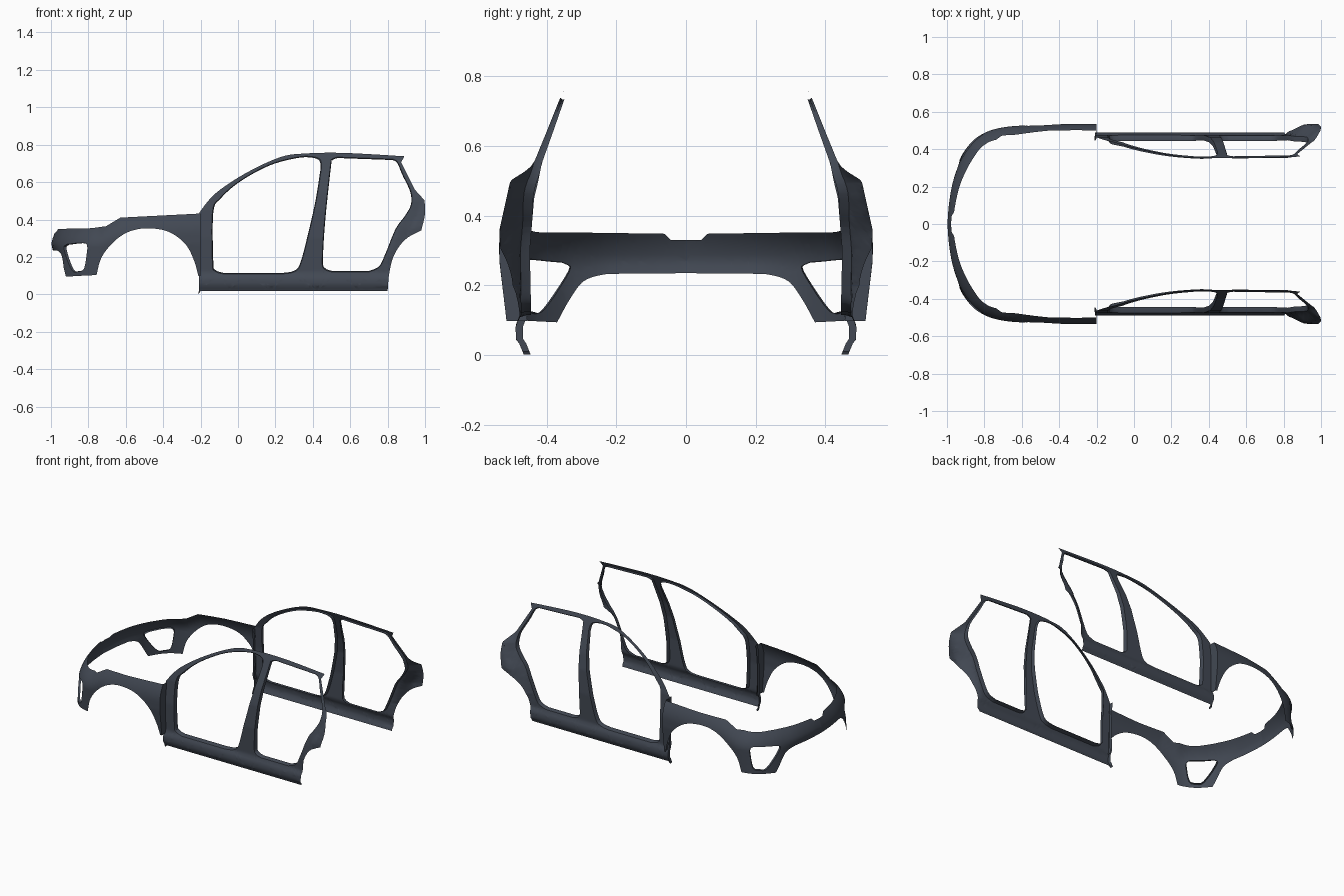
import bpy, bmesh, math
from mathutils import Vector, geometry

if "Cube" in bpy.data.objects:
    bpy.data.objects.remove(bpy.data.objects["Cube"])

paint = bpy.data.materials.new("slate_paint")
paint.diffuse_color = (0.055, 0.066, 0.088, 1)
paint.use_nodes = True
paint.node_tree.nodes["Principled BSDF"].inputs["Base Color"].default_value = paint.diffuse_color


def spline(pts, closed=True, n=5):
    """Smooth line through the points; a repeated point makes a corner."""
    m, out = len(pts), []
    for i in range(m if closed else m - 1):
        q = [Vector(pts[k % m] if closed else pts[max(0, min(m - 1, k))]) for k in range(i - 1, i + 3)]
        if (q[1] - q[2]).length < 1e-6:
            continue
        for j in range(n):
            t = j / n
            p = 0.5 * (2 * q[1] + (q[2] - q[0]) * t + (2 * q[0] - 5 * q[1] + 4 * q[2] - q[3]) * t * t
                       + (3 * q[1] - q[0] - 3 * q[2] + q[3]) * t ** 3)
            if not out or (p - out[-1]).length > 0.001:
                out.append(p)
    if not closed:
        out.append(Vector(pts[-1]))
    elif (out[0] - out[-1]).length < 0.001:
        out.pop()
    return out


def corners(pts, sharp):
    """Repeat the points with the given indices so they stay corners."""
    return [p for i, p in enumerate(pts) for _ in range(2 if i in sharp else 1)]


def lerp(table, t):
    t = max(table[0][0], min(table[-1][0], t))
    for a, b in zip(table, table[1:]):
        if t <= b[0]:
            return a[1] + (b[1] - a[1]) * (t - a[0]) / max(b[0] - a[0], 1e-9)
    return table[-1][1]


def clamp(t):
    return max(0.0, min(1.0, t))


def inside(p, loops):
    odd = False
    for l in loops:
        for a, b in zip(l, l[1:] + l[:1]):
            if (a.y > p.y) != (b.y > p.y) and p.x < a.x + (p.y - a.y) * (b.x - a.x) / (b.y - a.y):
                odd = not odd
    return odd


def panel(name, outline, holes, place, depth, shrink, on_end, end_depth):
    """Fill a flat outline with holes, cut it finely, fold rims in, bend into place."""
    bm = bmesh.new()
    pts, edges = [], []
    for l in [outline] + holes:
        s, m = len(pts), len(l)
        pts += l
        edges += [(s + i, s + (i + 1) % m) for i in range(m)]
    cv, _, cf = geometry.delaunay_2d_cdt(pts, edges, [], 0, 1e-5)[:3]
    vs = [bm.verts.new((p.x, 0, p.y)) for p in cv]
    for f in cf:
        if inside(sum((cv[i] for i in f), Vector((0, 0))) / len(f), [outline] + holes):
            bm.faces.new([vs[i] for i in f])
    for axis, lo, hi, step in ((0, -0.22, 1.16, 0.025), (2, 0.0, 0.76, 0.016)):
        no = Vector((axis == 0, 0, axis == 2))
        for k in range(int((hi - lo) / step) + 1):
            bmesh.ops.bisect_plane(bm, geom=bm.verts[:] + bm.edges[:] + bm.faces[:], dist=1e-5,
                                   plane_co=no * (lo + k * step), plane_no=no)
    # find the boundary loops
    todo = {e for e in bm.edges if e.is_boundary}
    loops = []
    while todo:
        stack, found = [todo.pop()], []
        while stack:
            e = stack.pop()
            found.append(e)
            near = {f for v in e.verts for f in v.link_edges} & todo
            todo -= near
            stack += near
        loops.append(found)
    outer = loops.pop(min(range(len(loops)), key=lambda i: min(v.co.x for e in loops[i] for v in e.verts)))
    # folded rims of the openings
    for l in loops:
        vs = {v for e in l for v in e.verts}
        c = Vector(((min(v.co.x for v in vs) + max(v.co.x for v in vs)) / 2, 0,
                    (min(v.co.z for v in vs) + max(v.co.z for v in vs)) / 2))
        for k in (shrink, 1.0):
            geo = bmesh.ops.extrude_edge_only(bm, edges=l)["geom"]
            l = [g for g in geo if isinstance(g, bmesh.types.BMEdge)]
            for v in {v for e in l for v in e.verts}:
                y = v.co.y + depth(v.co.z) * 0.5
                v.co = c + (v.co - c) * k
                v.co.y = y
    # wall folded in at the panel end
    es = [e for e in outer if all(on_end(v.co.x) for v in e.verts)]
    for g in bmesh.ops.extrude_edge_only(bm, edges=es)["geom"]:
        if isinstance(g, bmesh.types.BMVert):
            g.co.y += end_depth
    for v in bm.verts:
        v.co = place(v.co.x, v.co.z, v.co.y)
    bmesh.ops.recalc_face_normals(bm, faces=bm.faces[:])
    if sum(f.normal.y * f.calc_area() for f in bm.faces) < 0:
        bmesh.ops.reverse_faces(bm, faces=bm.faces[:])
    me = bpy.data.meshes.new(name)
    bm.to_mesh(me)
    bm.free()
    ob = bpy.data.objects.new(name, me)
    bpy.context.collection.objects.link(ob)
    me.materials.append(paint)
    bpy.ops.object.select_all(action='DESELECT')
    bpy.context.view_layer.objects.active = ob
    ob.select_set(True)
    bpy.ops.object.shade_smooth_by_angle(angle=math.radians(35))
    ob.modifiers.new("both_sides", 'MIRROR').use_axis = (False, True, False)


# Side frame: sill, pillars, roof rail and rear quarter
base = [(0, .465), (.035, .479), (.045, .488), (.085, .488), (.115, .472), (.3, .475), (.45, .462),
        (.55, .437), (.65, .396), (.73, .364), (.755, .352)]
flare = [(0, .465), (.07, .495), (.1, .51), (.2, .53), (.36, .535), (.5, .504), (.56, .434), (.65, .396),
         (.73, .364), (.755, .352)]
quarter_edge = [(0, .79), (.2, .79), (.35, .845), (.45, .9), (.56, .93)]


def place_frame(x, z, d):
    t = clamp((x - lerp(quarter_edge, z)) / 0.09)
    t = t * t * (3 - 2 * t)
    y = lerp(base, z) * (1 - t) + lerp(flare, z) * t
    return Vector((x, y - d, z))


frame_outline = spline(corners(
    [(-.21, .001), (-.2, .018), (.80, .018), (.805, .09), (.83, .2), (.893, .292), (.98, .342), (1.0, .43),
     (.997, .503), (.945, .56), (.872, .706), (.89, .738), (.57, .756), (.36, .753), (.225, .733), (.04, .647),
     (-.12, .54), (-.205, .44)], {0, 1, 2, 3, 6, 8, 9, 10, 11, 17}))
front_opening = spline(corners(
    [(-.137, .17), (-.125, .125), (-.08, .109), (.24, .109), (.3, .12), (.335, .16), (.378, .32), (.42, .508), (.447, .68),
     (.44, .72), (.40, .736), (.32, .734), (.17, .694), (.01, .607), (-.096, .515), (-.137, .44)], {2, 3, 8}))
rear_opening = spline(corners(
    [(.494, .69), (.502, .722), (.53, .734), (.83, .723), (.855, .705), (.882, .642), (.925, .55), (.928, .48),
     (.895, .418), (.845, .348), (.79, .214), (.755, .145), (.70, .12), (.5, .12), (.462, .135), (.45, .18),
     (.463, .4)], {2, 3, 12, 13}))
panel("side_frames", frame_outline, [front_opening, rear_opening], place_frame,
      lambda z: lerp([(.1, .028), (.5, .026), (.75, .013)], z), 0.983, lambda x: x < -.202, .02)

# Front end: wings and bumper, flat outline wrapped around the nose in plan
plan = spline([(-1, 0), (-.993, .1), (-.975, .21), (-.945, .30), (-.905, .38), (-.85, .45), (-.77, .50),
               (-.65, .523), (-.45, .535), (-.2, .535)], closed=False, n=8)
px, py, run = [], [], 0.0
for i, p in enumerate(plan):
    run += (p - plan[i - 1]).length if i else 0
    px.append((run, p.x))
    py.append((run, p.y))
END = run
top_z = [(0, .35), (.6, .36), (.72, .412), (1.15, .432)]
top_inset = [(0, .032), (.2, .045), (.4, .06), (.6, .058), (.9, .036), (1.15, .034)]
low_inset = [(0, .05), (.2, .04), (.35, -.008), (.5, -.004), (.65, .012), (.9, .02)]


def plan_at(u):
    return Vector((lerp(px, abs(u)), math.copysign(lerp(py, abs(u)), u)))


def place_front(u, z, d):
    u = clamp(u / END) * END
    p, t = plan_at(u), (plan_at(u + .015) - plan_at(u - .015)).normalized()
    inset = lerp(top_inset, u) * clamp((z - lerp(top_z, u) + .11) / .11) ** 2
    inset += lerp(low_inset, u) * clamp((.27 - z) / .17)
    q = p + Vector((t.y, -t.x)) * (inset + d)
    return Vector((q.x, q.y if u > 1e-4 else 0, z))


front_outline = spline(corners(
    [(0, .33), (.045, .33), (.065, .348), (.3, .351), (.5, .352), (.64, .364), (.72, .41), (END, .432), (END, .098),
     (END - .012, .098), (1.12, .176), (1.075, .265), (.986, .333), (.874, .353), (.773, .336), (.692, .284),
     (.622, .198), (.593, .103), (.38, .094), (.322, .19), (.285, .22), (.23, .233), (0, .235)],
    {0, 1, 2, 5, 6, 7, 8, 9, 17, 18, 21, 22}))
lamp_opening = spline(corners(
    [(.348, .24), (.362, .264), (.40, .269), (.52, .275), (.542, .25), (.522, .14), (.48, .122), (.432, .13)], {4}))
panel("front_wings_and_bumper", front_outline, [lamp_opening], place_front, lambda z: .014, 0.97,
      lambda x: x > END - .002, .06)
